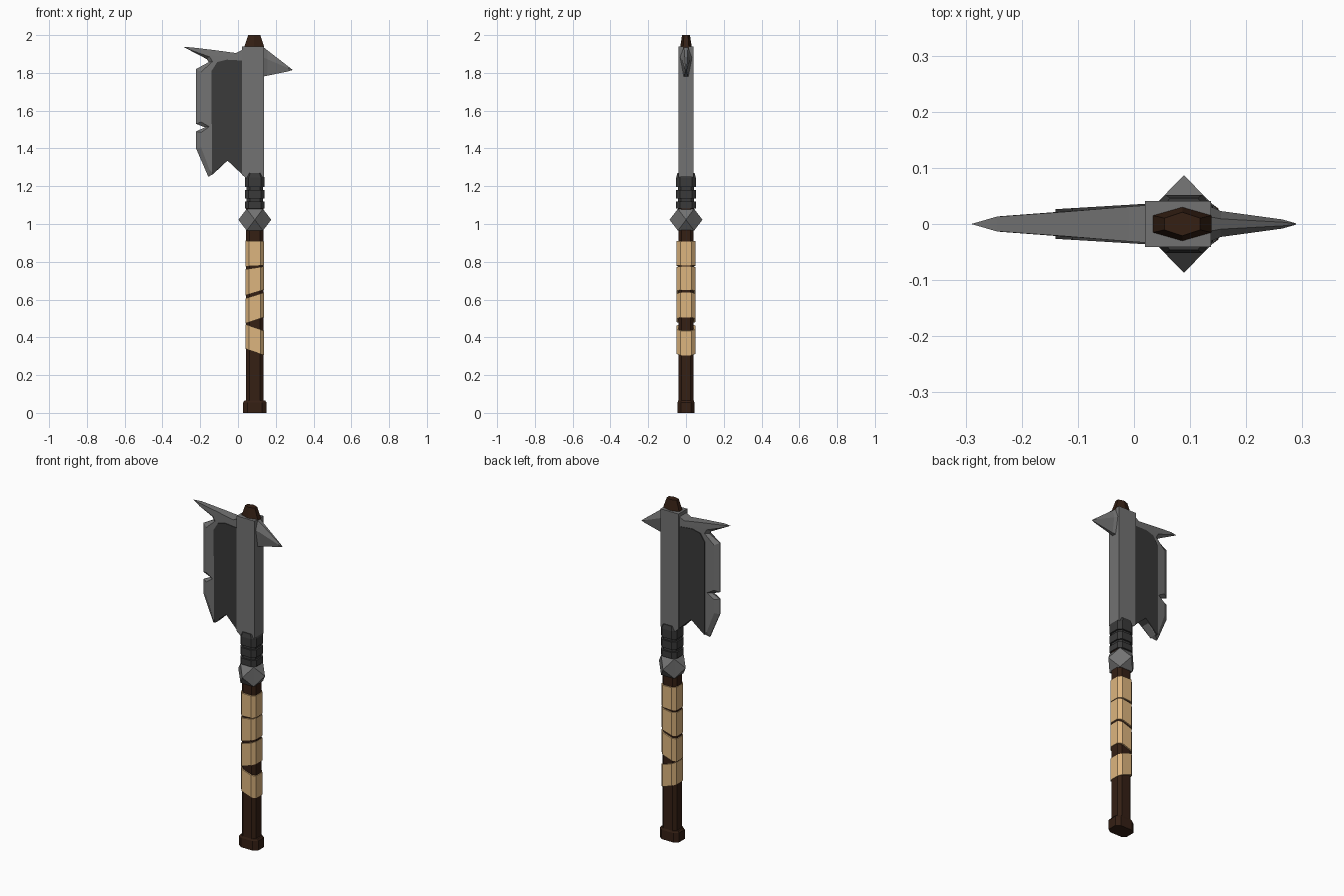
import bpy, bmesh

if "Cube" in bpy.data.objects:
    bpy.data.objects.remove(bpy.data.objects["Cube"])

CX = 0.089  # shaft axis


def material(name, rgb):
    m = bpy.data.materials.new(name)
    m.diffuse_color = (*rgb, 1)
    m.use_nodes = True
    m.node_tree.nodes["Principled BSDF"].inputs["Base Color"].default_value = m.diffuse_color
    return m


WOOD = material("dark_wood", (0.035, 0.014, 0.007))
CLOTH = material("tan_wrap", (0.72, 0.46, 0.21))
STEEL = material("steel", (0.17, 0.17, 0.17))
IRON = material("dark_iron", (0.042, 0.042, 0.042))


def loft(name, rings, mat, closed=False):
    """Skin a stack of equal-length rings, capping both ends (or joining them)."""
    bm = bmesh.new()
    vr = [[bm.verts.new(p) for p in r] for r in rings]
    n = len(vr[0])
    for a, b in zip(vr, vr[1:]):
        for i in range(n):
            j = (i + 1) % n
            bm.faces.new((a[i], a[j], b[j], b[i]))
    bm.faces.new(vr[0][::-1])
    bm.faces.new(vr[-1])
    bmesh.ops.remove_doubles(bm, verts=bm.verts, dist=0.0002)
    bmesh.ops.recalc_face_normals(bm, faces=bm.faces)
    me = bpy.data.meshes.new(name)
    bm.to_mesh(me)
    bm.free()
    me.materials.append(mat)
    ob = bpy.data.objects.new(name, me)
    bpy.context.collection.objects.link(ob)
    return ob


def octagon(hx, hy, z, slope=0.0):
    """Chamfered rectangle round the shaft; slope tilts it along x."""
    a, b = hx * 0.62, hy * 0.6
    pts = [(hx, -b), (hx, b), (a, hy), (-a, hy), (-hx, b), (-hx, -b), (-a, -hy), (a, -hy)]
    return [(CX + x, y, z + slope * x) for x, y in pts]


def hexagon(hx, hy, z):
    pts = [(hx, -hy * .5), (hx, hy * .5), (0, hy), (-hx, hy * .5), (-hx, -hy * .5), (0, -hy)]
    return [(CX - 0.003 + x, y, z) for x, y in pts]


# Shaft, butt cap and the tip showing above the head
loft("shaft", [octagon(.046, .041, .03), octagon(.046, .041, 1.1)], WOOD)
loft("butt_cap", [octagon(.062, .045, 0), octagon(.062, .045, .055),
                  octagon(.055, .041, .065)], WOOD)
loft("shaft_tip", [hexagon(.052, .03, 1.92), hexagon(.052, .03, 1.94),
                   hexagon(.032, .021, 2.0)], WOOD)

# Grip wraps: (bottom z, slope, top z, slope) at the axis
for i, (z0, s0, z1, s1) in enumerate([(.322, -.35, .452, -.35), (.49, .33, .622, .33),
                                      (.637, .3, .768, .15), (.778, .05, .91, -.03)]):
    loft(f"grip_wrap_{i + 1}", [octagon(.049, .049, z0, s0), octagon(.049, .049, z1, s1)], CLOTH)

# Collar: square block with a pyramid on each side
square = lambda h, z: [(CX + x * h, y * h, z) for x, y in ((1, -1), (1, 1), (-1, 1), (-1, -1))]
collar = loft("spiked_collar", [square(.043, .965), square(.043, 1.08)], STEEL)
bm = bmesh.new()
bm.from_mesh(collar.data)
for f in [f for f in bm.faces if abs(f.normal.z) < .5]:
    n = f.normal.copy()
    apex = bmesh.ops.poke(bm, faces=[f])["verts"][0]
    apex.co += n * .044
bm.to_mesh(collar.data)
bm.free()

# Neck rings on a narrow core
loft("neck_core", [octagon(.043, .043, 1.07), octagon(.043, .043, 1.24)], IRON)
for i, (z0, z1) in enumerate([(1.082, 1.118), (1.135, 1.18), (1.195, 1.245)]):
    top = [octagon(.04, .046, 1.27)] if i == 2 else []
    loft(f"neck_ring_{i + 1}", [octagon(.052, .052, z0), octagon(.052, .052, z1)] + top, IRON)


# Head socket: tall box with a slightly pointed lower edge
def slab(name, outline, half, mat):
    return loft(name, [[(x, s * half(x), z) for x, z in outline] for s in (-1, 1)], mat)


slab("head_socket", [(.02, 1.94), (.137, 1.94), (.137, 1.25), (.125, 1.235),
                     (.052, 1.235), (.02, 1.262)], lambda x: .041, STEEL)

# Dark cheek panel, standing just proud of the blade
slab("cheek_panel", [(-.14, 1.81), (-.11, 1.857), (-.06, 1.87), (.03, 1.865), (.03, 1.255),
                     (-.055, 1.335), (-.138, 1.265)], lambda x: .036 + (x - .02) * .06, IRON)

# Blade: flat faces bevelled out to the edge (flat x, z, edge x, z, edge half-thickness)
blade = [(.03, 1.90, .03, 1.925, .034), (-.01, 1.885, -.01, 1.905, .031),
         (-.12, 1.89, -.12, 1.92, .022), (-.235, 1.92, -.245, 1.935, .013),
         (-.24, 1.917, -.29, 1.938, 0), (-.15, 1.885, -.165, 1.873, .004),
         (-.135, 1.86, -.155, 1.857, .004), (-.195, 1.805, -.222, 1.82, .002),
         (-.195, 1.54, -.222, 1.53, .002), (-.152, 1.515, -.175, 1.512, .004),
         (-.195, 1.485, -.222, 1.49, .002), (-.195, 1.405, -.222, 1.40, .002),
         (-.15, 1.285, -.157, 1.25, .004), (-.13, 1.268, -.13, 1.265, .018),
         (-.055, 1.34, -.055, 1.338, .025), (.03, 1.27, .03, 1.268, .03)]
flat = lambda s: [(x, s * (.034 + (x - .03) * .075), z) for x, z, *_ in blade]
edge = lambda s: [(x, s * y, z) for _, _, x, z, y in blade]
loft("blade", [flat(-1), edge(-1), edge(1), flat(1)], STEEL)


# Rear spike: hexagonal section tapering to a point
def spike_ring(x, top, bottom, y):
    m = top - (top - bottom) * .35
    return [(x, -y * .4, top), (x, y * .4, top), (x, y, m),
            (x, y * .4, bottom), (x, -y * .4, bottom), (x, -y, m)]


loft("rear_spike", [spike_ring(.13, 1.94, 1.78, .034), spike_ring(.155, 1.92, 1.785, .023),
                    spike_ring(.265, 1.835, 1.808, .008), spike_ring(.289, 1.816, 1.815, .001)], STEEL)
